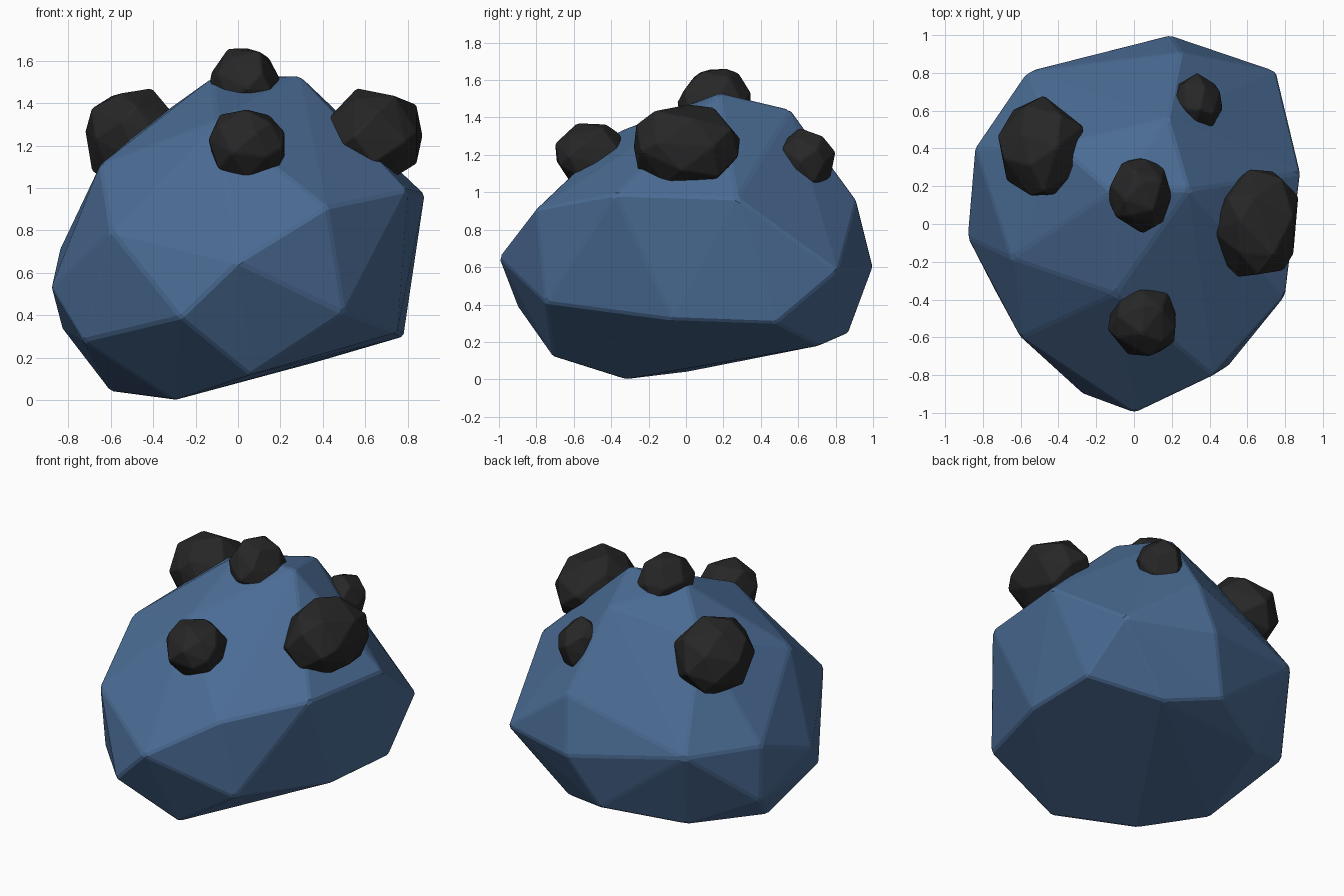
import bpy, bmesh, math, random
from mathutils import Vector

if "Cube" in bpy.data.objects:
    bpy.data.objects.remove(bpy.data.objects["Cube"])


def material(name, rgb):
    mat = bpy.data.materials.new(name)
    mat.diffuse_color = (*rgb, 1)
    mat.use_nodes = True
    mat.node_tree.nodes["Principled BSDF"].inputs["Base Color"].default_value = mat.diffuse_color
    return mat


def hull(name, points, mat, bevel):
    """Faceted stone: convex hull of a few points with softly worn edges."""
    bm = bmesh.new()
    for p in points:
        bm.verts.new(p)
    res = bmesh.ops.convex_hull(bm, input=bm.verts)
    loose = {g for g in res["geom_interior"] + res["geom_unused"]
             if isinstance(g, bmesh.types.BMVert)}
    bmesh.ops.delete(bm, geom=list(loose), context='VERTS')
    bmesh.ops.recalc_face_normals(bm, faces=bm.faces)
    mesh = bpy.data.meshes.new(name)
    bm.to_mesh(mesh)
    bm.free()
    mesh.materials.append(mat)
    obj = bpy.data.objects.new(name, mesh)
    bpy.context.collection.objects.link(obj)
    mod = obj.modifiers.new("worn_edges", 'BEVEL')
    mod.width = bevel
    mod.segments = 1
    mod.limit_method = 'ANGLE'
    mod.angle_limit = math.radians(8)
    return obj


def lump_points(center, half, seed, n=24):
    """Jittered, evenly spread points fitted to a box of the given half size."""
    rng = random.Random(seed)
    pts = []
    for i in range(n):
        z = 1 - 2 * (i + 0.5) / n
        r = math.sqrt(1 - z * z)
        a = i * 2.39996 + seed
        p = Vector((r * math.cos(a), r * math.sin(a), z))
        p += Vector([rng.uniform(-0.15, 0.15) for _ in range(3)])
        pts.append(p.normalized() * rng.uniform(0.97, 1.07))
    lo = [min(p[k] for p in pts) for k in range(3)]
    hi = [max(p[k] for p in pts) for k in range(3)]
    return [[center[k] + half[k] * (2 * (p[k] - lo[k]) / (hi[k] - lo[k]) - 1)
             for k in range(3)] for p in pts]


blue = material("blue_stone", (0.07, 0.15, 0.30))
black = material("black_ore", (0.02, 0.02, 0.02))

# Main boulder: corner points from the underside up to the crown
boulder = [
    (-.30, -.33, 0), (-.60, 0, .04), (.06, -.71, .12), (-.45, .62, .17),
    (.37, .71, .18), (.03, .87, .25), (-.73, -.36, .28), (.78, .48, .30),
    (.75, -.07, .32), (-.83, .40, .34), (-.27, -.90, .39), (.50, -.75, .41),
    (-.88, -.07, .53), (.75, .81, .58), (.19, 1.0, .60), (0, -1.0, .65),
    (-.84, .40, .71), (-.56, .81, .71), (-.60, -.60, .80), (.42, -.80, .91),
    (.25, .91, .96), (.88, .27, .97), (.80, -.38, .99), (-.65, -.18, 1.11),
    (-.10, -.37, 1.32), (-.40, .42, 1.32), (.18, .56, 1.44),
    (-.12, .17, 1.52), (.29, .18, 1.53),
]
hull("boulder", boulder, blue, 0.012)

# Dark ore lumps set into the upper surface: name, centre, half size
lumps = [
    ("top_lump", (.035, .15, 1.49), (.175, .20, .17)),
    ("front_lump", (.04, -.505, 1.20), (.18, .195, .17)),
    ("right_lump", (.64, .005, 1.24), (.23, .285, .23)),
    ("left_lump", (-.49, .415, 1.24), (.23, .265, .23)),
    ("back_lump", (.34, .64, 1.18), (.13, .16, .165)),
]
for seed, (name, center, half) in enumerate(lumps):
    hull(name, lump_points(center, half, seed + 1), black, 0.006)
